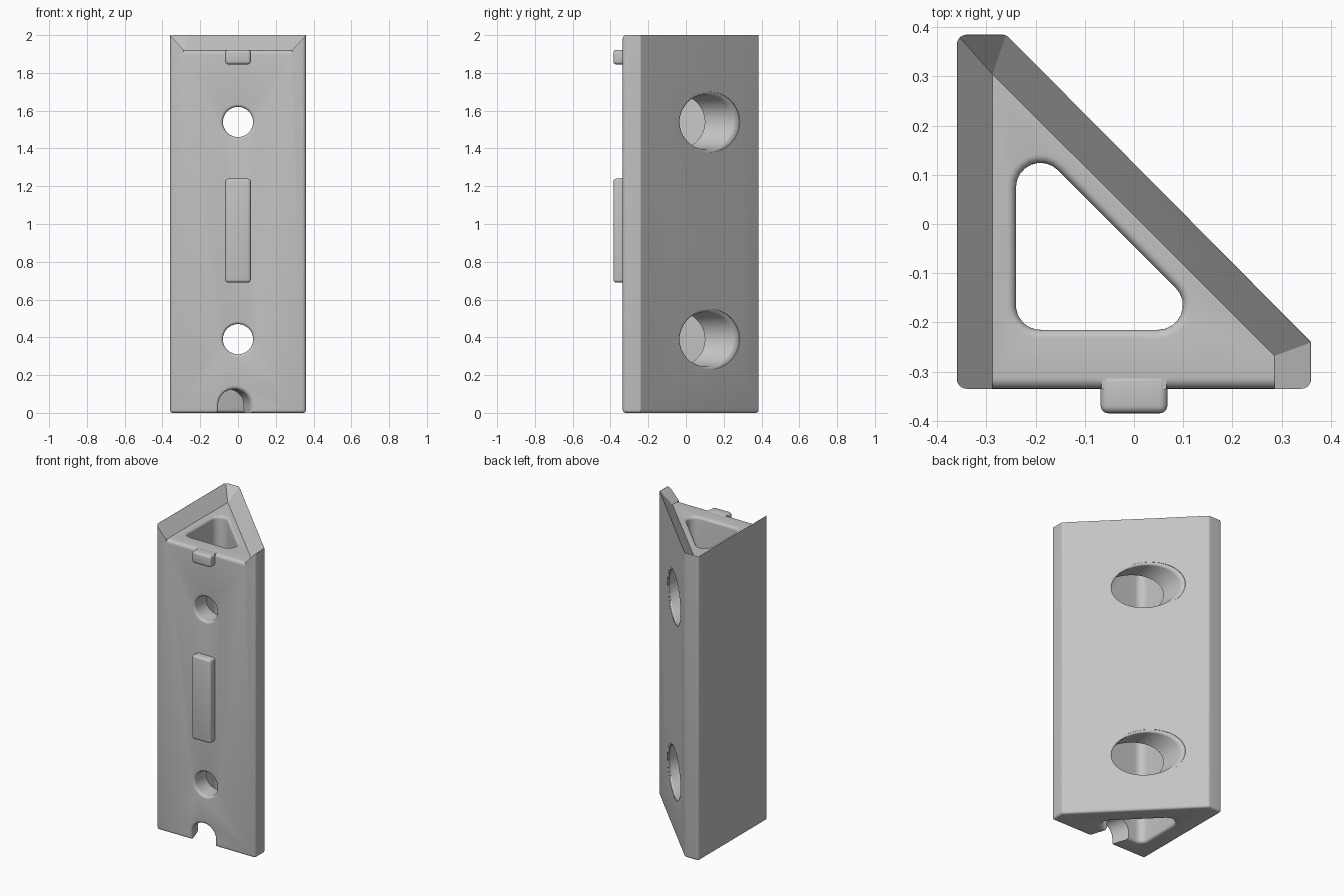
import bpy, bmesh, math
from mathutils import Vector

if "Cube" in bpy.data.objects:
    bpy.data.objects.remove(bpy.data.objects["Cube"])

grey = bpy.data.materials.new("grey plastic")
grey.diffuse_color = (0.55, 0.55, 0.55, 1)
grey.use_nodes = True
grey.node_tree.nodes["Principled BSDF"].inputs["Base Color"].default_value = grey.diffuse_color


def make(name, bm):
    bmesh.ops.recalc_face_normals(bm, faces=bm.faces)
    me = bpy.data.meshes.new(name)
    bm.to_mesh(me)
    bm.free()
    ob = bpy.data.objects.new(name, me)
    bpy.context.collection.objects.link(ob)
    me.materials.append(grey)
    return ob


def loft(name, rings):
    """Closed solid through rings with equal point counts."""
    bm = bmesh.new()
    loops = [[bm.verts.new(p) for p in r] for r in rings]
    n = len(loops[0])
    for a, b in zip(loops, loops[1:]):
        for i in range(n):
            j = (i + 1) % n
            bm.faces.new((a[i], a[j], b[j], b[i]))
    bm.faces.new(loops[0])
    bm.faces.new(loops[-1])
    return make(name, bm)


def round_poly(pts, radii, inset, z, steps=8):
    """Counter-clockwise outline, moved inwards, with rounded corners."""
    P = [Vector(p) for p in pts]
    n = len(P)
    out = []
    for i in range(n):
        d0 = (P[i] - P[i - 1]).normalized()
        d1 = (P[(i + 1) % n] - P[i]).normalized()
        n0, n1 = Vector((-d0.y, d0.x)), Vector((-d1.y, d1.x))
        mitre = (n0 + n1) / (1 + n0.dot(n1))
        r = max(radii[i] - inset, 0.003)
        c = P[i] + mitre * (inset + r)
        a0 = math.atan2(-n0.y, -n0.x)
        turn = math.atan2(d0.x * d1.y - d0.y * d1.x, d0.dot(d1))
        for k in range(steps + 1):
            a = a0 + turn * k / steps
            out.append((c.x + r * math.cos(a), c.y + r * math.sin(a), z))
    return out


def ring(x, z, r, y_of_x, n=48):
    pts = []
    for i in range(n):
        a = 2 * math.pi * i / n
        px = x + r * math.cos(a)
        pts.append((px, y_of_x(px), z + r * math.sin(a)))
    return pts


def fillet(r, steps=5):
    """(outward growth, depth) pairs of a quarter-round lip, deepest first."""
    return [(r * (1 - math.cos(t)), r * (1 - math.sin(t)))
            for t in (math.pi / 2 * k / steps for k in range(steps + 1))]


# Triangular post with a rounded foot
outline = [(-0.36, -0.335), (0.36, -0.335), (0.36, -0.24), (-0.26, 0.385), (-0.36, 0.385)]
radii = [0.02, 0.02, 0.004, 0.02, 0.02]
foot = [(0.015 * (1 - math.sin(t)), 0.015 * (1 - math.cos(t)))
        for t in (math.pi / 2 * k / 4 for k in range(5))]
post = loft("post", [round_poly(outline, radii, i, z) for i, z in foot]
            + [round_poly(outline, radii, 0, 2.0)])
cutters = []

# Sloped recess in the top, open at the front
floor = [(-0.288, 0.305), (-0.288, -0.5), (0.286, -0.5), (0.286, -0.268), (-0.288, 0.305)]
rim = [(-0.359, 0.384), (-0.359, -0.5), (0.359, -0.5), (0.359, -0.241), (-0.26, 0.384)]
bm = bmesh.new()
for f, t in zip(floor, rim):
    bm.verts.new((*f, 1.92))
    bm.verts.new((f[0] + 1.5 * (t[0] - f[0]), f[1] + 1.5 * (t[1] - f[1]), 2.04))
bmesh.ops.remove_doubles(bm, verts=bm.verts, dist=1e-5)
bmesh.ops.convex_hull(bm, input=bm.verts)
cutters.append(make("recess_cutter", bm))

# Rounded front lip of the recess, on both sides of the upper tab
for x0, x1 in ((-0.288, -0.066), (0.066, 0.286)):
    prof = [(-0.345, 1.93), (-0.345, 1.898)]
    prof += [(-0.313 - 0.022 * math.cos(t), 1.898 + 0.022 * math.sin(t))
             for t in (math.pi / 2 * k / 6 for k in range(7))]
    prof += [(-0.313, 1.93)]
    cutters.append(loft("lip_cutter", [[(x, y, z) for y, z in prof] for x in (x0, x1)]))

# Rounded triangular channel through the full height
tri = [(-0.24, -0.215), (0.17, -0.215), (-0.24, 0.195)]
lips = fillet(0.018)
levels = [(0.018, -0.05)] + [(g, d) for g, d in reversed(lips)]
levels += [(g, 1.92 - d) for g, d in lips] + [(0.018, 2.05)]
cutters.append(loft("channel_cutter",
                    [round_poly(tri, [0.05] * 3, -g, z) for g, z in levels]))

# Screw holes in the front, wide access holes in the slanted back
for z in (0.39, 1.54):
    rings = [ring(0, z, 0.08, lambda x: -0.15)]
    rings += [ring(0, z, 0.08 + g, lambda x, d=d: -0.335 + d) for g, d in fillet(0.015)]
    rings += [ring(0, z, 0.095, lambda x: -0.4)]
    cutters.append(loft("screw_hole_cutter", rings))
    rings = [ring(0, z, 0.145, lambda x: -0.2145)]
    rings += [ring(0, z, 0.145 + g, lambda x, d=d: 0.1205 - x - d) for g, d in fillet(0.016)]
    rings += [ring(0, z, 0.161, lambda x: 0.4 - x)]
    cutters.append(loft("access_hole_cutter", rings))

# Slanted cable notch at the foot
rings = []
for g, y in [(0, -0.15)] + [(g, -0.335 + d) for g, d in fillet(0.02)] + [(0.02, -0.4)]:
    cx, r = -0.015 - 0.33 * (y + 0.335), 0.085 + g
    arch = [(cx + r * math.cos(math.pi * k / 24), y, 0.04 + r * math.sin(math.pi * k / 24))
            for k in range(25)]
    rings.append([(cx + r, y, -0.05)] + arch + [(cx - r, y, -0.05)])
cutters.append(loft("notch_cutter", rings))

bpy.context.view_layer.objects.active = post
for c in cutters:
    m = post.modifiers.new("cut", 'BOOLEAN')
    m.operation, m.solver, m.object = 'DIFFERENCE', 'EXACT', c
    bpy.ops.object.modifier_apply(modifier=m.name)
    bpy.data.objects.remove(c)

# Locating tabs on the front
tabs = []
for name, z0, z1 in (("long_tab", 0.69, 1.24), ("upper_tab", 1.845, 1.922)):
    bm = bmesh.new()
    bmesh.ops.create_cube(bm, size=1)
    for v in bm.verts:
        v.co = (v.co.x * 0.136, -0.345 + v.co.y * 0.08, (z0 + z1) / 2 + v.co.z * (z1 - z0))
    bmesh.ops.bevel(bm, geom=bm.edges[:], offset=0.016, segments=4, profile=0.5,
                    affect='EDGES')
    tabs.append(make(name, bm))

bpy.ops.object.select_all(action='DESELECT')
for ob in [post] + tabs:
    ob.select_set(True)
bpy.ops.object.shade_smooth_by_angle(angle=math.radians(30))
